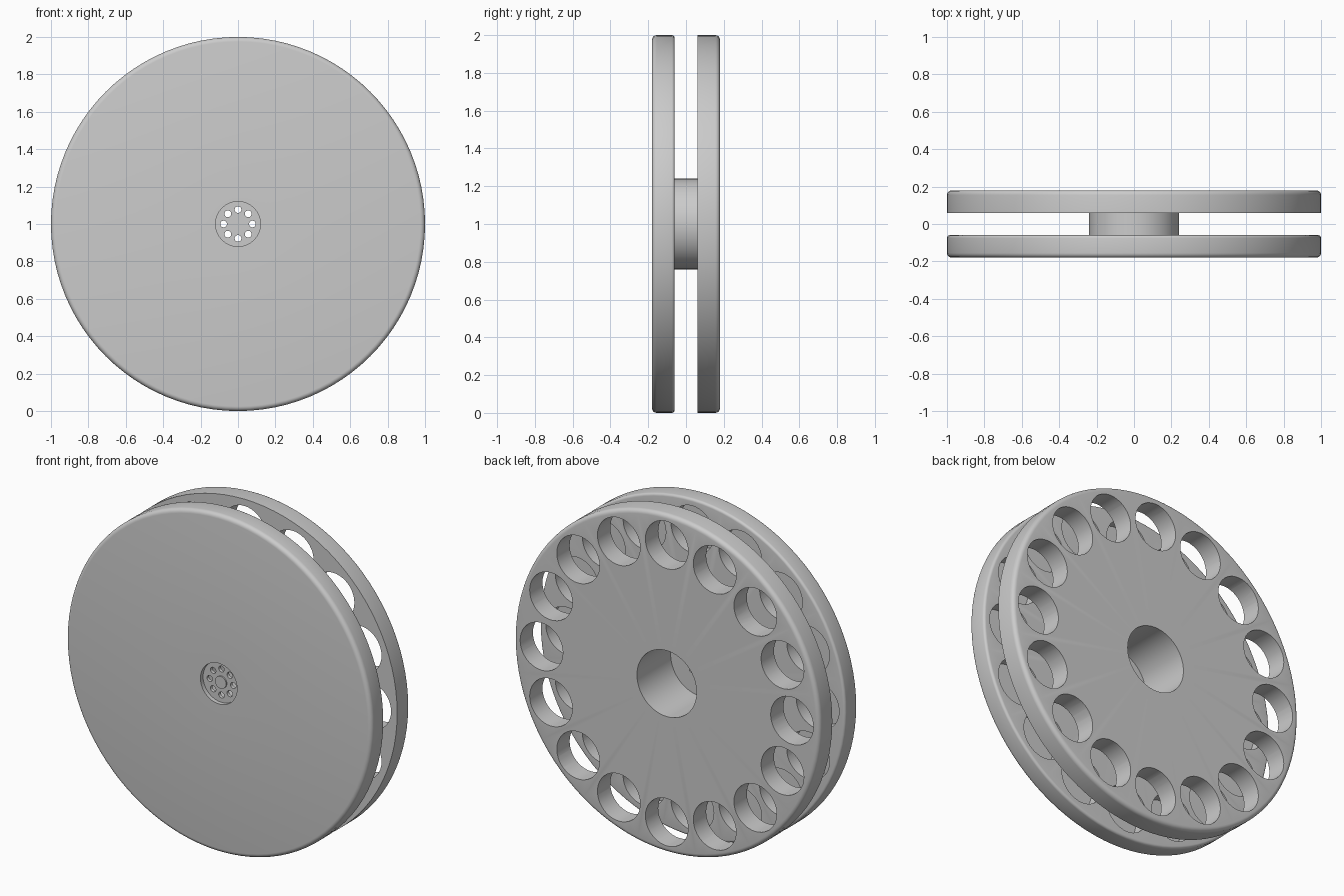
import bpy, bmesh, math
from mathutils import Matrix, Vector

if "Cube" in bpy.data.objects:
    bpy.data.objects.remove(bpy.data.objects["Cube"], do_unlink=True)

CENTRE = Vector((0, 0, 1))

grey = bpy.data.materials.new("plain grey")
grey.use_nodes = True
colour = (0.6, 0.6, 0.6, 1)
grey.diffuse_color = colour
grey.node_tree.nodes["Principled BSDF"].inputs["Base Color"].default_value = colour


def make_object(name, bm):
    bmesh.ops.recalc_face_normals(bm, faces=bm.faces)
    mesh = bpy.data.meshes.new(name)
    bm.to_mesh(mesh)
    bm.free()
    mesh.materials.append(grey)
    obj = bpy.data.objects.new(name, mesh)
    bpy.context.collection.objects.link(obj)
    return obj


def rounded(r, y, size, start):
    """Quarter-circle corner points (radius, y), from angle start, turning 90 degrees."""
    angles = [start + math.pi / 2 * i / 5 for i in range(6)]
    return [(r + size * math.cos(a), y + size * math.sin(a)) for a in angles]


def lathe(name, profile, steps):
    bm = bmesh.new()
    verts = [bm.verts.new((r, y, 1)) for r, y in profile]
    edges = [bm.edges.new(pair) for pair in zip(verts, verts[1:])]
    bmesh.ops.spin(bm, geom=verts + edges, cent=CENTRE, axis=(0, 1, 0),
                   angle=math.tau, steps=steps)
    bmesh.ops.remove_doubles(bm, verts=bm.verts, dist=0.0001)
    return make_object(name, bm)


def ring_of_pegs(bm, count, ring, radius, y0, y1, sides):
    for i in range(count):
        a = math.tau * i / count
        place = CENTRE + Vector((ring * math.cos(a), (y0 + y1) / 2, ring * math.sin(a)))
        matrix = Matrix.Translation(place) @ Matrix.Rotation(math.pi / 2, 4, "X")
        bmesh.ops.create_cone(bm, cap_ends=True, segments=sides, radius1=radius,
                              radius2=radius, depth=y1 - y0, matrix=matrix)


# Two discs joined by a hub, with a front recess, small boss and deep rear bore
half = math.pi / 2
profile = [(0, -0.163), (0.036, -0.163), (0.036, -0.155), (0.12, -0.155), (0.12, -0.18)]
profile += rounded(0.975, -0.155, 0.025, -half)
profile += rounded(0.985, -0.075, 0.015, 0)
profile += [(0.24, -0.06), (0.24, 0.06), (1, 0.06)]
profile += rounded(0.975, 0.155, 0.025, 0)
profile += [(0.195, 0.18), (0.195, -0.135), (0, -0.135)]
body = lathe("twin_disc_wheel", profile, 96)

# Rear through holes continuing as pockets in the front disc, and small hub vents
bm = bmesh.new()
ring_of_pegs(bm, 16, 0.82, 0.14, -0.15, 0.3, 40)
ring_of_pegs(bm, 8, 0.077, 0.018, -0.25, -0.1, 20)
cutter = make_object("hole_cutter", bm)
cutter.hide_render = True

cut = body.modifiers.new("holes", "BOOLEAN")
cut.operation = "DIFFERENCE"
cut.solver = "EXACT"
cut.object = cutter
bpy.ops.object.select_all(action="DESELECT")
bpy.context.view_layer.objects.active = body
body.select_set(True)
bpy.ops.object.modifier_apply(modifier=cut.name)
bpy.data.objects.remove(cutter, do_unlink=True)
bpy.ops.object.shade_smooth_by_angle(angle=math.radians(30))
